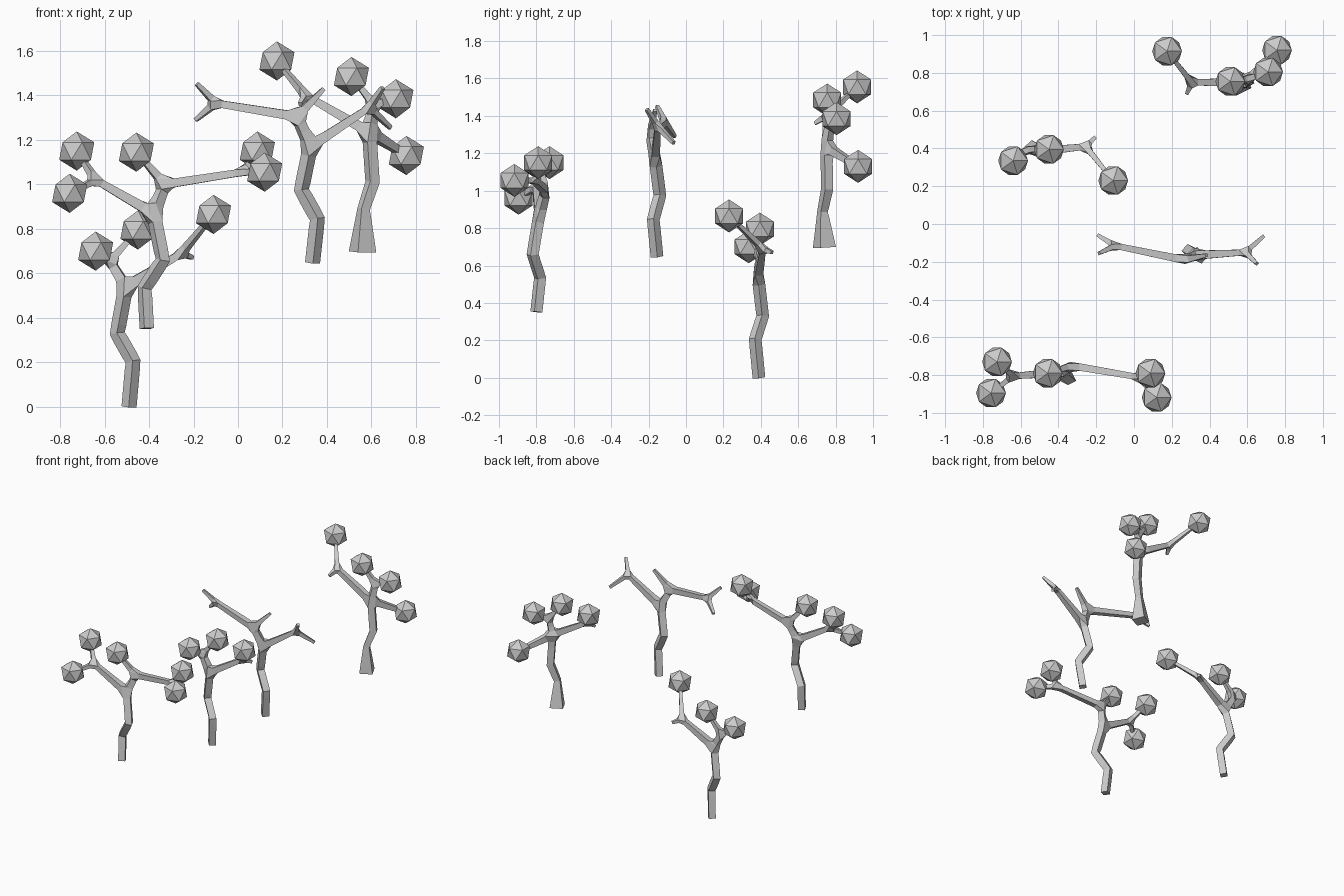
import bpy
from math import radians

if "Cube" in bpy.data.objects:
    bpy.data.objects.remove(bpy.data.objects["Cube"])

BALL = 0.088


def tree(name, nodes, links, balls, turn):
    """Skinned branch skeleton. nodes: key -> (x, y, z, radius); links: paths of keys;
    balls: keys that carry a leaf cluster."""
    keys = list(nodes)
    index = {k: i for i, k in enumerate(keys)}
    edges = [(index[a], index[b]) for p in links for a, b in zip(p, p[1:])]
    from mathutils import Matrix, Vector
    rot = Matrix.Rotation(radians(turn), 3, 'Z')
    inv = rot.inverted()
    me = bpy.data.meshes.new(name + "_branches")
    me.from_pydata([inv @ Vector(nodes[k][:3]) for k in keys], edges, [])
    ob = bpy.data.objects.new(name + "_branches", me)
    bpy.context.collection.objects.link(ob)
    ob.rotation_euler.z = radians(turn)
    mod = ob.modifiers.new("skin", 'SKIN')
    mod.use_x_symmetry = False
    mod.branch_smoothing = 0
    for k, sv in zip(keys, me.skin_vertices[0].data):
        r = nodes[k][3]
        sv.radius = (r, r)
        sv.use_root = k == 'base'
    # leaf clusters
    for i, k in enumerate(balls):
        bpy.ops.mesh.primitive_ico_sphere_add(subdivisions=1, radius=BALL,
                                              location=nodes[k][:3])
        bpy.context.object.name = f"{name}_leaf_ball_{i + 1}"


T = 0.024   # trunk half width
E = 0.009   # twig half width

# left rear tree
tree("left_rear_tree", {
    'base': (-.49, .39, 0, T), 't1': (-.472, .37, .205, T), 't2': (-.543, .41, .33, T),
    'fork': (-.505, .385, .54, T),
    'l': (-.575, .395, .655, .018), 'b1': (-.64, .335, .70, E), 'b2': (-.45, .395, .795, E),
    'r': (-.255, .41, .69, .016), 'stub': (-.205, .46, .67, E), 'b3': (-.11, .23, .865, E)},
    [('base', 't1', 't2', 'fork', 'l', 'b1'), ('l', 'b2'), ('fork', 'r', 'stub'), ('r', 'b3')],
    ['b1', 'b2', 'b3'], 30)

# front tree
tree("front_tree", {
    'base': (-.41, -.80, .352, T), 't1': (-.42, -.78, .535, T), 't2': (-.338, -.82, .66, T),
    'fork': (-.38, -.785, .87, T),
    'l': (-.64, -.805, 1.02, .016), 'b1': (-.725, -.73, 1.15, E), 'b2': (-.757, -.895, .96, E),
    'r': (-.33, -.75, 1.0, .02), 'b3': (-.457, -.79, 1.145, E),
    'a': (.02, -.81, 1.055, .016), 'b4': (.087, -.79, 1.15, E), 'b5': (.12, -.918, 1.055, E)},
    [('base', 't1', 't2', 'fork', 'l', 'b1'), ('l', 'b2'), ('fork', 'r', 'b3'),
     ('r', 'a', 'b4'), ('a', 'b5')],
    ['b1', 'b2', 'b3', 'b4', 'b5'], 30)

# bare middle tree
tree("bare_tree", {
    'base': (.335, -.155, .647, T), 't1': (.357, -.175, .845, T), 't2': (.285, -.14, .975, T),
    'fork': (.325, -.165, 1.17, T),
    'l': (.265, -.19, 1.305, .021), 'up': (.385, -.165, 1.43, E),
    'a': (-.1, -.115, 1.365, .016), 'e1': (-.185, -.155, 1.452, E), 'e2': (-.19, -.06, 1.29, E),
    'r': (.59, -.15, 1.345, .015), 'e3': (.65, -.21, 1.435, E), 'e4': (.685, -.065, 1.255, E)},
    [('base', 't1', 't2', 'fork', 'l', 'up'), ('l', 'a', 'e1'), ('a', 'e2'),
     ('fork', 'r', 'e3'), ('r', 'e4')],
    [], 30)

# right rear tree with flared foot
tree("right_rear_tree", {
    'base': (.56, .74, .697, .046), 't1': (.565, .73, .89, .021), 't2': (.605, .755, 1.01, T),
    'fork': (.59, .75, 1.235, T),
    'u': (.61, .77, 1.36, .018), 'b1': (.51, .755, 1.485, E), 'b2': (.71, .805, 1.385, E),
    'l': (.305, .75, 1.40, .016), 'stub': (.28, .69, 1.36, E), 'b3': (.175, .915, 1.555, E),
    'b4': (.757, .92, 1.13, .014)},
    [('base', 't1', 't2', 'fork', 'u', 'b1'), ('u', 'b2'), ('fork', 'l', 'b3'),
     ('l', 'stub'), ('fork', 'b4')],
    ['b1', 'b2', 'b3', 'b4'], 30)
